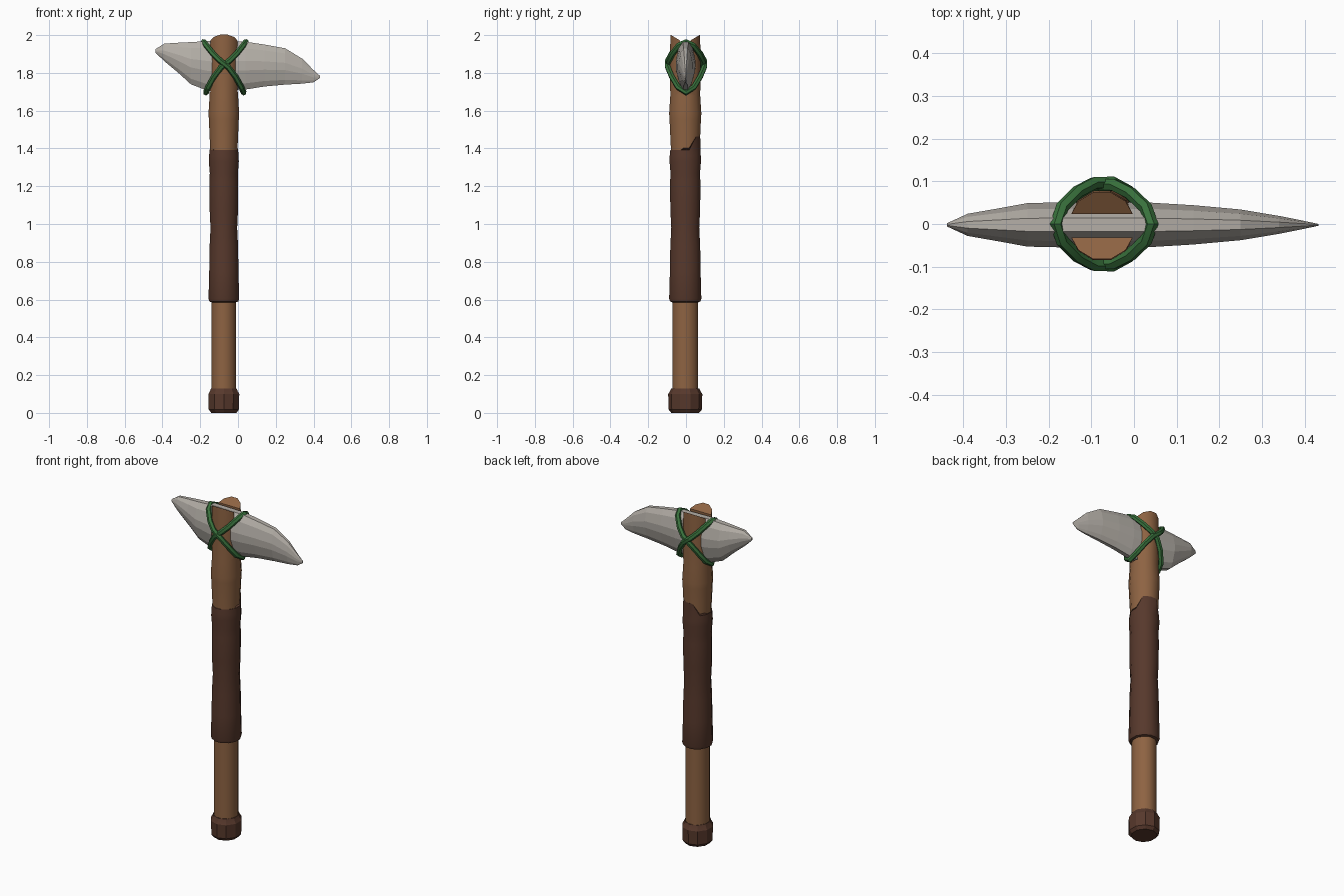
import bpy, bmesh, math

if "Cube" in bpy.data.objects:
    bpy.data.objects.remove(bpy.data.objects["Cube"])

CX, CY = -0.075, -0.004          # axis of the handle


def material(name, rgb):
    m = bpy.data.materials.new(name)
    m.diffuse_color = (*rgb, 1)
    m.use_nodes = True
    m.node_tree.nodes["Principled BSDF"].inputs["Base Color"].default_value = m.diffuse_color
    return m


WOOD = material("wood", (0.27, 0.125, 0.055))
LEATHER = material("dark leather", (0.095, 0.040, 0.025))
STONE = material("grey stone", (0.46, 0.43, 0.39))
VINE = material("green vine", (0.040, 0.165, 0.045))


def loft(name, rings, mat, angle=None):
    """Skin a list of equal-length vertex rings and cap both ends."""
    bm = bmesh.new()
    rows = [[bm.verts.new(p) for p in ring] for ring in rings]
    n = len(rows[0])
    for a, b in zip(rows, rows[1:]):
        for i in range(n):
            j = (i + 1) % n
            bm.faces.new((a[i], a[j], b[j], b[i]))
    bm.faces.new(rows[0])
    bm.faces.new(rows[-1])
    bmesh.ops.recalc_face_normals(bm, faces=bm.faces)
    mesh = bpy.data.meshes.new(name)
    bm.to_mesh(mesh)
    bm.free()
    mesh.materials.append(mat)
    ob = bpy.data.objects.new(name, mesh)
    bpy.context.collection.objects.link(ob)
    if angle:
        smooth(ob, angle)
    return ob


def activate(ob):
    bpy.ops.object.select_all(action='DESELECT')
    ob.select_set(True)
    bpy.context.view_layer.objects.active = ob


def smooth(ob, degrees):
    activate(ob)
    bpy.ops.object.shade_smooth_by_angle(angle=math.radians(degrees))


def turned(profile, sides=12, sy=1.05, lift=None):
    """Rings around the handle axis from (z, radius) pairs."""
    rings = []
    for k, (z, r) in enumerate(profile):
        ring = []
        for i in range(sides):
            a = 2 * math.pi * (i + 0.5) / sides
            dz = lift(a) if lift and k == len(profile) - 1 else 0
            ring.append((CX + r * math.cos(a), CY + r * sy * math.sin(a), z + dz))
        rings.append(ring)
    return rings


# Wooden handle, slightly swollen below the head
handle = loft("handle", turned([
    (0.10, 0.067), (0.60, 0.067), (1.33, 0.074), (1.40, 0.075), (1.555, 0.082),
    (1.585, 0.084), (1.68, 0.078), (1.85, 0.080), (2.03, 0.077)]), WOOD)

# Slot for the head, with prong tips sloping in towards it
half = [(0.028, 1.70), (0.028, 1.972), (0.12, 2.027), (0.12, 2.2)]
profile = half + [(-y, z) for y, z in reversed(half)]
cutter = loft("slot_cutter", [[(x, CY + y, z) for y, z in profile]
                              for x in (-0.3, 0.15)], WOOD)
cut = handle.modifiers.new("slot", 'BOOLEAN')
cut.operation, cut.solver, cut.object = 'DIFFERENCE', 'EXACT', cutter
activate(handle)
bpy.ops.object.modifier_apply(modifier=cut.name)
bpy.data.objects.remove(cutter)
smooth(handle, 32)


# Leather grip, its upper edge climbing on the back right
def climb(a):
    return 0.07 if math.radians(20) < a < math.radians(110) else 0


loft("grip_wrap", turned([
    (0.585, 0.066), (0.59, 0.079), (0.605, 0.084), (0.75, 0.080), (0.88, 0.078),
    (0.98, 0.073), (1.08, 0.078), (1.22, 0.079), (1.27, 0.077), (1.33, 0.082),
    (1.36, 0.081), (1.393, 0.078)], lift=climb), LEATHER, 32)

# Leather pommel cap
loft("pommel", turned([
    (0.0, 0.070), (0.018, 0.084), (0.10, 0.086), (0.115, 0.077), (0.13, 0.071)],
    sides=10), LEATHER, 25)

# Stone head: x, bottom z, top z, half thickness
stations = [
    (-0.438, 1.908, 1.925, 0.004), (-0.39, 1.862, 1.955, 0.026),
    (-0.31, 1.795, 1.960, 0.040), (-0.25, 1.740, 1.963, 0.051),
    (-0.16, 1.705, 1.968, 0.053), (0.04, 1.712, 1.965, 0.052),
    (0.14, 1.728, 1.950, 0.046), (0.25, 1.738, 1.930, 0.036),
    (0.34, 1.743, 1.875, 0.021), (0.40, 1.750, 1.815, 0.009),
    (0.433, 1.772, 1.785, 0.002)]
# Half cross-section: thickness and height fractions
section = [(0.30, 1.0), (0.72, 0.86), (1.0, 0.60), (0.97, 0.40), (0.62, 0.13), (0.25, 0.0)]
section += [(-t, h) for t, h in reversed(section)]
loft("stone_head", [[(x, t * w - 0.002, z0 + h * (z1 - z0)) for t, h in section]
                    for x, z0, z1, w in stations], STONE)

# Two vine lashings crossing on the front and the back
path = [(-0.112, 0.0, 1.968), (-0.098, 0.040, 1.950), (-0.062, 0.076, 1.905),
        (-0.024, 0.096, 1.868), (0.018, 0.097, 1.835), (0.056, 0.076, 1.785),
        (0.088, 0.042, 1.728), (0.100, 0.0, 1.700)]
loop = path + [(x, -y, z) for x, y, z in reversed(path[1:-1])]
for name, s, grow in (("vine_lashing_a", 1, 1.0), ("vine_lashing_b", -1, 0.95)):
    curve = bpy.data.curves.new(name, 'CURVE')
    curve.dimensions = '3D'
    curve.bevel_depth = 0.0155
    curve.bevel_resolution = 1
    spline = curve.splines.new('POLY')
    spline.points.add(len(loop) - 1)
    for p, (x, y, z) in zip(spline.points, loop):
        p.co = (CX + 0.005 + s * x, y * grow, z - 0.004, 1)
    spline.use_cyclic_u = True
    curve.materials.append(VINE)
    vine = bpy.data.objects.new(name, curve)
    bpy.context.collection.objects.link(vine)
    activate(vine)
    bpy.ops.object.convert(target='MESH')
    smooth(bpy.context.object, 20)
